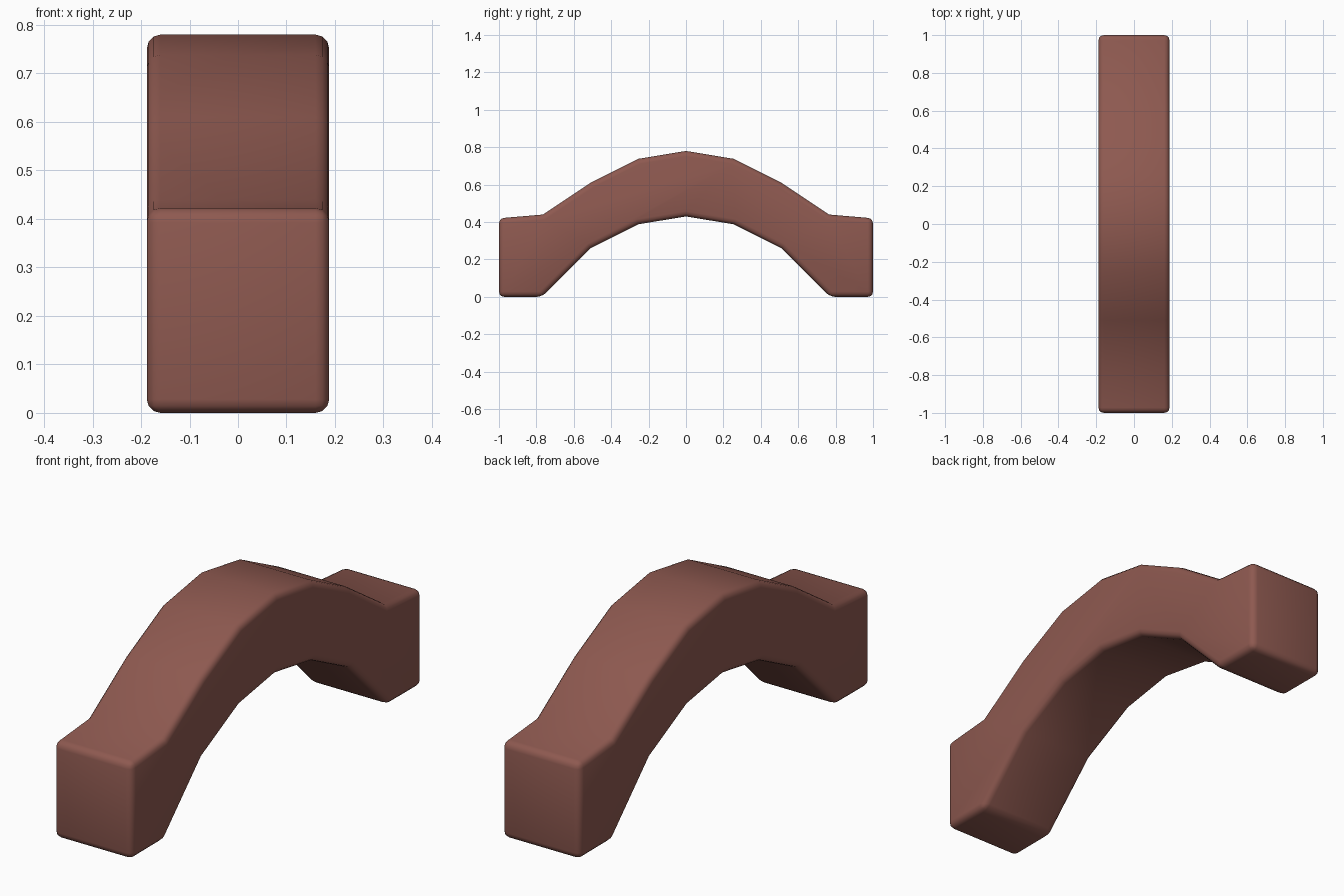
import bpy, bmesh, math

if "Cube" in bpy.data.objects:
    bpy.data.objects.remove(bpy.data.objects["Cube"])

HALF_WIDTH = 0.188

# Half profile (y, z): top from crown to end, then underside back to crown
top = [(0, 0.78), (0.255, 0.738), (0.51, 0.61), (0.765, 0.44), (1.0, 0.42)]
bottom = [(1.0, 0.0), (0.77, 0.0), (0.51, 0.26), (0.255, 0.388), (0, 0.43)]
half = top + bottom
profile = half + [(-y, z) for y, z in reversed(half) if y > 0]

# Arch block: extrude the profile across x
bm = bmesh.new()
face = bm.faces.new([bm.verts.new((-HALF_WIDTH, y, z)) for y, z in profile])
ext = bmesh.ops.extrude_face_region(bm, geom=[face])
moved = [v for v in ext["geom"] if isinstance(v, bmesh.types.BMVert)]
bmesh.ops.translate(bm, verts=moved, vec=(2 * HALF_WIDTH, 0, 0))
bmesh.ops.recalc_face_normals(bm, faces=bm.faces)
mesh = bpy.data.meshes.new("arched_handle")
bm.to_mesh(mesh)
bm.free()

handle = bpy.data.objects.new("arched_handle", mesh)
bpy.context.collection.objects.link(handle)

brown = bpy.data.materials.new("reddish_brown")
brown.diffuse_color = (0.27, 0.10, 0.08, 1)
brown.use_nodes = True
brown.node_tree.nodes["Principled BSDF"].inputs["Base Color"].default_value = brown.diffuse_color
mesh.materials.append(brown)

# Rounded outer edges; the arch facets stay crisp
bpy.context.view_layer.objects.active = handle
handle.select_set(True)
bevel = handle.modifiers.new("rounded_edges", "BEVEL")
bevel.width = 0.028
bevel.segments = 3
bevel.limit_method = "ANGLE"
bevel.angle_limit = math.radians(35)
bpy.ops.object.modifier_apply(modifier=bevel.name)
bpy.ops.object.shade_smooth_by_angle(angle=math.radians(31))
# Facet creases run across the arch, so keep those edges sharp
for e in mesh.edges:
    a, b = (mesh.vertices[i].co for i in e.vertices)
    if abs(a.x - b.x) > 0.2 and abs(a.y) < 0.73 or abs(a.x - b.x) > 0.2 and abs(abs(a.y) - 0.765) < 0.002 and a.z > 0.3:
        e.use_edge_sharp = True
